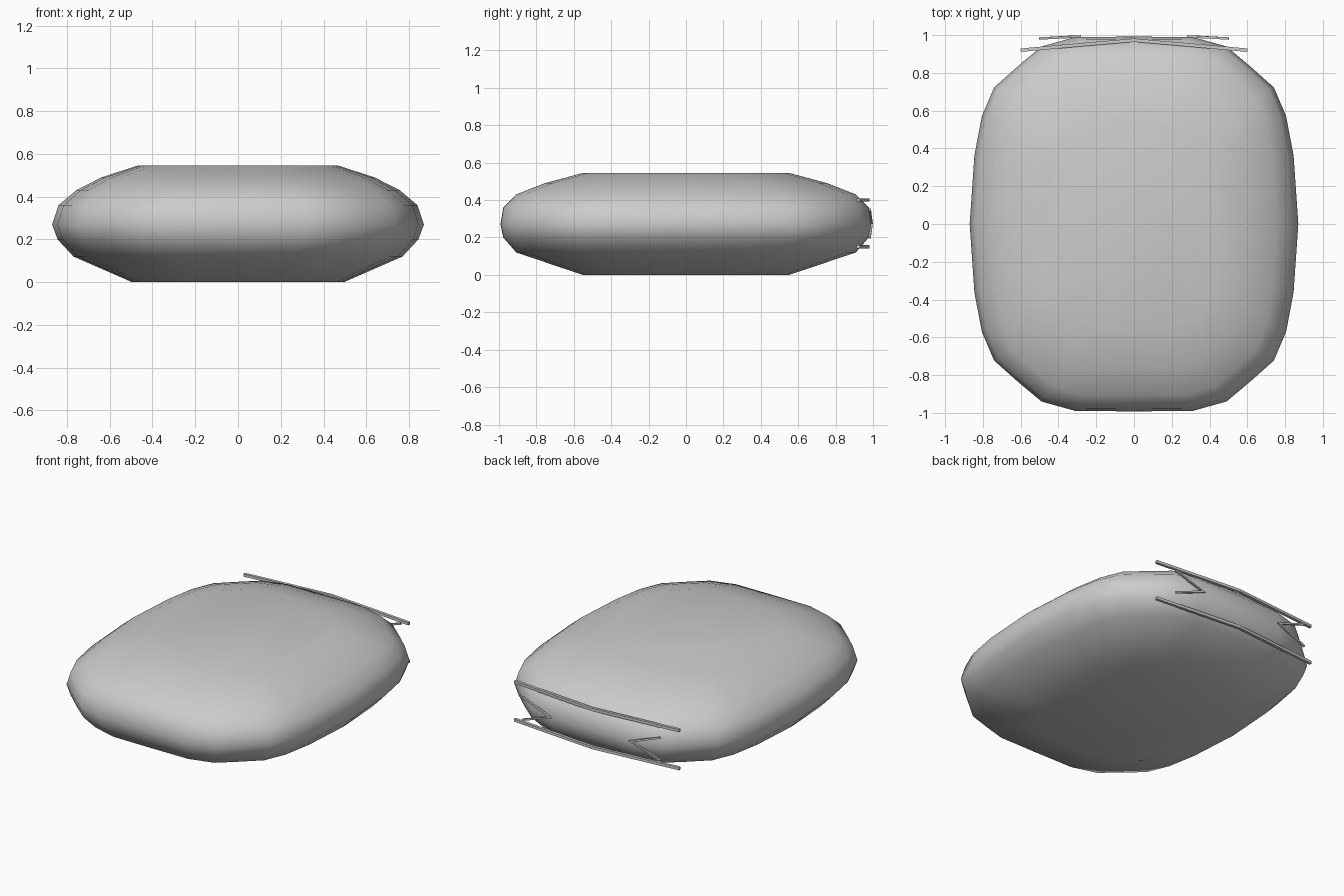
import bpy, bmesh, math
from mathutils import Vector

if "Cube" in bpy.data.objects:
    bpy.data.objects.remove(bpy.data.objects["Cube"])


def finish(bm, name, smooth=True):
    bmesh.ops.recalc_face_normals(bm, faces=bm.faces[:])
    me = bpy.data.meshes.new(name)
    bm.to_mesh(me)
    bm.free()
    ob = bpy.data.objects.new(name, me)
    bpy.context.collection.objects.link(ob)
    for p in me.polygons:
        p.use_smooth = smooth
    return ob


# Cushion body: one quarter of the plan outline, mirrored to a full loop
quarter = [(0.87, 0), (0.845, 0.36), (0.805, 0.57), (0.74, 0.72),
           (0.61, 0.835), (0.49, 0.935), (0.31, 0.985), (0, 0.987)]
half = quarter + [(-x, y) for x, y in quarter[-2::-1]]
outline = half + [(x, -y) for x, y in half[-2:0:-1]]

# Height levels with width and depth scale
levels = [(0.0, 0.57, 0.56), (0.12, 0.885, 0.92), (0.20, 0.97, 0.99),
          (0.27, 1.0, 1.005), (0.36, 0.965, 0.99), (0.43, 0.87, 0.92),
          (0.49, 0.735, 0.765), (0.545, 0.54, 0.56)]
bm = bmesh.new()
rings = [[bm.verts.new((x * sx, y * sy, z)) for x, y in outline]
         for z, sx, sy in levels]
n = len(outline)
for a, b in zip(rings, rings[1:]):
    for i in range(n):
        j = (i + 1) % n
        bm.faces.new((a[i], a[j], b[j], b[i]))
bm.faces.new(rings[0][::-1])
bm.faces.new(rings[-1])
finish(bm, "cushion_body")


# Thin square-section strip following a bent path
def strip(name, pts, t):
    bm = bmesh.new()
    pts = [Vector(p) for p in pts]
    out = Vector((0, 1, 0))
    loops = []
    for i, p in enumerate(pts):
        d1 = (pts[min(i + 1, len(pts) - 1)] - pts[max(i, 1) - 1 if i == len(pts) - 1 else i]).normalized()
        d0 = (p - pts[i - 1]).normalized() if i else d1
        tan = (d0 + d1).normalized()
        side = tan.cross(out).normalized()
        up = side.cross(tan).normalized()
        w = t / 2 / max(0.4, tan.dot(d0))
        loops.append([bm.verts.new(p + side * a * w + up * b * t / 2)
                      for a, b in ((1, 1), (-1, 1), (-1, -1), (1, -1))])
    for a, b in zip(loops, loops[1:]):
        for i in range(4):
            j = (i + 1) % 4
            bm.faces.new((a[i], a[j], b[j], b[i]))
    bm.faces.new(loops[0])
    bm.faces.new(loops[-1])
    finish(bm, name, False)


# Two bowed bars across the back
for name, z in (("upper_bar", 0.40), ("lower_bar", 0.15)):
    strip(name, [(-0.6, 0.92, z), (-0.28, 0.949, z), (0, 0.973, z),
                 (0.28, 0.949, z), (0.6, 0.92, z)], 0.018)

# Chevrons pointing inwards
for name, s in (("left_chevron", -1), ("right_chevron", 1)):
    strip(name, [(s * 0.5, 0.982, 0.35), (s * 0.295, 0.993, 0.275),
                 (s * 0.5, 0.982, 0.20)], 0.012)
